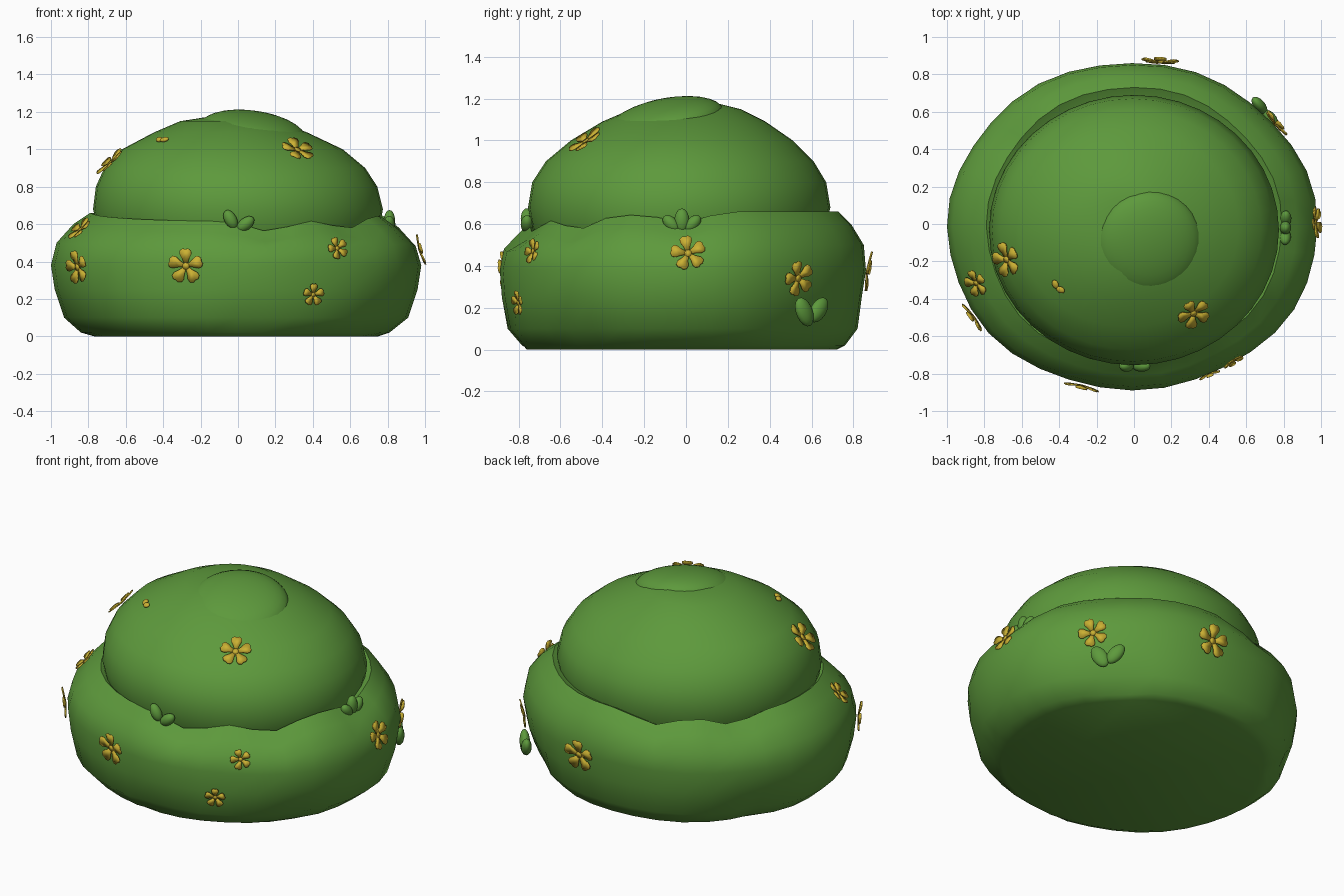
import bpy, bmesh, math
from mathutils import Vector, Matrix
from mathutils.bvhtree import BVHTree

cube = bpy.data.objects.get("Cube")
if cube:
    bpy.data.objects.remove(cube, do_unlink=True)


def make_material(name, colour):
    mat = bpy.data.materials.new(name)
    mat.use_nodes = True
    mat.diffuse_color = (*colour, 1)
    mat.node_tree.nodes["Principled BSDF"].inputs["Base Color"].default_value = (*colour, 1)
    return mat


green = make_material("leaf green", (0.11, 0.32, 0.045))
yellow = make_material("petal yellow", (0.60, 0.44, 0.033))


def finish(bm, name, mat, angle=60):
    bmesh.ops.recalc_face_normals(bm, faces=bm.faces)
    mesh = bpy.data.meshes.new(name)
    bm.to_mesh(mesh)
    bm.free()
    mesh.materials.append(mat)
    obj = bpy.data.objects.new(name, mesh)
    bpy.context.collection.objects.link(obj)
    bpy.ops.object.select_all(action="DESELECT")
    obj.select_set(True)
    bpy.context.view_layer.objects.active = obj
    bpy.ops.object.shade_smooth_by_angle(angle=math.radians(angle))
    return obj


def loft(name, levels, sides, shape):
    """Stack lopsided oval rings; each level is z, x min, x max, y min, y max."""
    bm = bmesh.new()
    rings = []
    for z, x0, x1, y0, y1 in levels:
        ring = []
        for i in range(sides):
            a = math.tau * i / sides
            scale, lift = shape(a, z)
            x = (x0 + x1) / 2 + (x1 - x0) / 2 * math.cos(a) * scale
            y = (y0 + y1) / 2 + (y1 - y0) / 2 * math.sin(a) * scale
            ring.append(bm.verts.new((x, y, z + lift)))
        rings.append(ring)
    for low, high in zip(rings, rings[1:]):
        for i in range(sides):
            j = (i + 1) % sides
            bm.faces.new((low[i], low[j], high[j], high[i]))
    bm.faces.new(rings[0])
    bm.faces.new(rings[-1])
    return finish(bm, name, green)


def gap(a, centre):
    return math.remainder(a - centre, math.tau)


def roll_shape(a, z):
    # Soft lumps all round, notches near the ground and a wavy upper rim
    scale = 1 + 0.012 * math.sin(5 * a + 1) * math.sin(2 * a)
    lift = 0
    if 0 < z < 0.15:
        for centre in (-1.5, -0.6, 0.8, 2.6):
            scale -= 0.035 * math.exp(-(gap(a, centre) / 0.14) ** 2)
    if z > 0.45:
        weight = min(1, (z - 0.45) / 0.15)
        front = max(0, -math.sin(a))
        dips = sum(math.exp(-(gap(a, c) / 0.17) ** 2) for c in (0, -0.75, -1.35, 1.9, 2.5))
        lift = weight * (-0.045 * front - 0.055 * dips)
    return scale, lift


# Wide bottom roll
roll = loft("bottom_roll", [
    (0, -.77, .75, -.76, .72), (.02, -.84, .81, -.80, .76), (.1, -.93, .91, -.87, .82),
    (.25, -.98, .96, -.88, .84), (.38, -1, .98, -.89, .86), (.5, -.97, .95, -.87, .85),
    (.6, -.88, .87, -.81, .79), (.66, -.79, .79, -.75, .73), (.6, -.70, .70, -.68, .62)],
    36, roll_shape)

# Rounded upper dome
dome = loft("upper_dome", [
    (.42, -.66, .68, -.66, .60), (.55, -.745, .75, -.73, .66), (.68, -.775, .775, -.755, .69),
    (.8, -.76, .745, -.735, .67), (.9, -.715, .68, -.67, .61), (1, -.62, .56, -.55, .51),
    (1.09, -.45, .37, -.40, .38), (1.15, -.31, .22, -.26, .26), (1.175, -.15, .12, -.12, .16)],
    40, lambda a, z: (1, 0))


def blob(bm, matrix, size):
    bmesh.ops.create_uvsphere(bm, u_segments=16, v_segments=10, radius=1,
                              matrix=matrix @ Matrix.Diagonal((*size, 1)))


# Shallow tilted cap on the crown
bm = bmesh.new()
tilt = Vector((0.14, -0.2, 1)).to_track_quat("Z", "Y").to_matrix().to_4x4()
bmesh.ops.create_uvsphere(bm, u_segments=32, v_segments=16, radius=1,
                          matrix=Matrix.Translation((0.08, -0.1, 1.09)) @ tilt
                          @ Matrix.Diagonal((.285, .285, .105, 1)))
finish(bm, "crown_cap", green)

trees = [BVHTree.FromObject(o, bpy.context.evaluated_depsgraph_get()) for o in (roll, dome)]


def surface_frame(point):
    """Frame on the nearest outer surface, z outward and y upward."""
    hits = [tree.find_nearest(Vector(point)) for tree in trees]
    spot, normal = min(hits, key=lambda h: h[3])[:2]
    side = Vector((0, 0, 1)).cross(normal).normalized()
    up = normal.cross(side)
    frame = Matrix((side, up, normal)).transposed().to_4x4()
    return Matrix.Translation(spot) @ frame


def flower(name, point, radius, petals=5, turn=0.3):
    bm = bmesh.new()
    frame = surface_frame(point)
    # Petal half outline: distance out, half width
    half = [(0.08, 0.08), (0.4, 0.19), (0.68, 0.34), (0.88, 0.33), (1, 0.16)]
    outline = half + [(0.96, 0)] + [(r, -w) for r, w in reversed(half)]
    for p in range(petals):
        spin = Matrix.Rotation(math.tau * p / 5 + turn, 4, "Z")
        verts = []
        for r, w in outline:
            local = spin @ Vector((r * radius, w * radius, 0.012 + 0.012 * r))
            verts.append(bm.verts.new(frame @ local))
        bm.faces.new(verts)
    # Small central button
    bmesh.ops.create_circle(bm, cap_ends=True, segments=10, radius=radius * 0.2,
                            matrix=frame @ Matrix.Translation((0, 0, 0.016)))
    obj = finish(bm, name, yellow, 30)
    solid = obj.modifiers.new("thickness", "SOLIDIFY")
    solid.thickness = 0.007
    solid.offset = 0


# Flowers scattered over both tiers
flowers = [
    ("front_right_flower", (-.28, -.87, .375), .095), ("right_corner_flower", (-.85, -.49, .37), .09),
    ("front_left_flower", (.53, -.73, .47), .06), ("front_low_flower", (.41, -.82, .22), .06),
    ("right_rim_flower", (-.87, -.33, .6), .075), ("dome_right_flower", (-.68, -.19, .93), .095),
    ("dome_front_flower", (.32, -.48, 1), .09), ("left_flower", (.97, .01, .46), .085),
    ("back_left_flower", (.76, .54, .34), .085), ("back_flower", (.14, .87, .37), .1)]
for i, (name, point, radius) in enumerate(flowers):
    flower(name, point, radius, turn=0.31 + 0.17 * (i % 3))

# Half open bud on the dome
bm = bmesh.new()
bud = surface_frame((-.41, -.34, 1.06))
for s in (-1, 1):
    blob(bm, bud @ Matrix.Translation((.02 * s, 0, .012)) @ Matrix.Rotation(.4 * s, 4, "Z"),
         (.025, .018, .012))
finish(bm, "dome_bud", yellow)


def sprout(name, point, leaves):
    """Plump leaves: each is sideways shift, upward shift, lean, length."""
    bm = bmesh.new()
    frame = surface_frame(point)
    frame.translation = Vector(point)
    outward = Vector((point[0], point[1], 0)).normalized()
    side = Vector((0, 0, 1)).cross(outward)
    upright = Matrix((side, Vector((0, 0, 1)), outward)).transposed().to_4x4()
    upright.translation = Vector(point)
    for shift, rise, lean, length in leaves:
        blob(bm, upright @ Matrix.Translation((shift, rise, 0)) @ Matrix.Rotation(lean, 4, "Z"),
             (length * 0.6, length, .03))
    finish(bm, name, green)


# Green sprouts tucked into the seam and low on the back
sprout("left_sprout", (.81, -.02, .60), [(0, .015, 0, .06), (-.05, 0, .75, .052), (.05, 0, -.75, .052)])
sprout("front_sprout", (0, -.76, .61), [(-.04, .015, .5, .055), (.04, -.01, -.9, .055)])
sprout("back_sprout", (.70, .60, .18), [(-.045, 0, .5, .075), (.045, .01, -.7, .07)])
